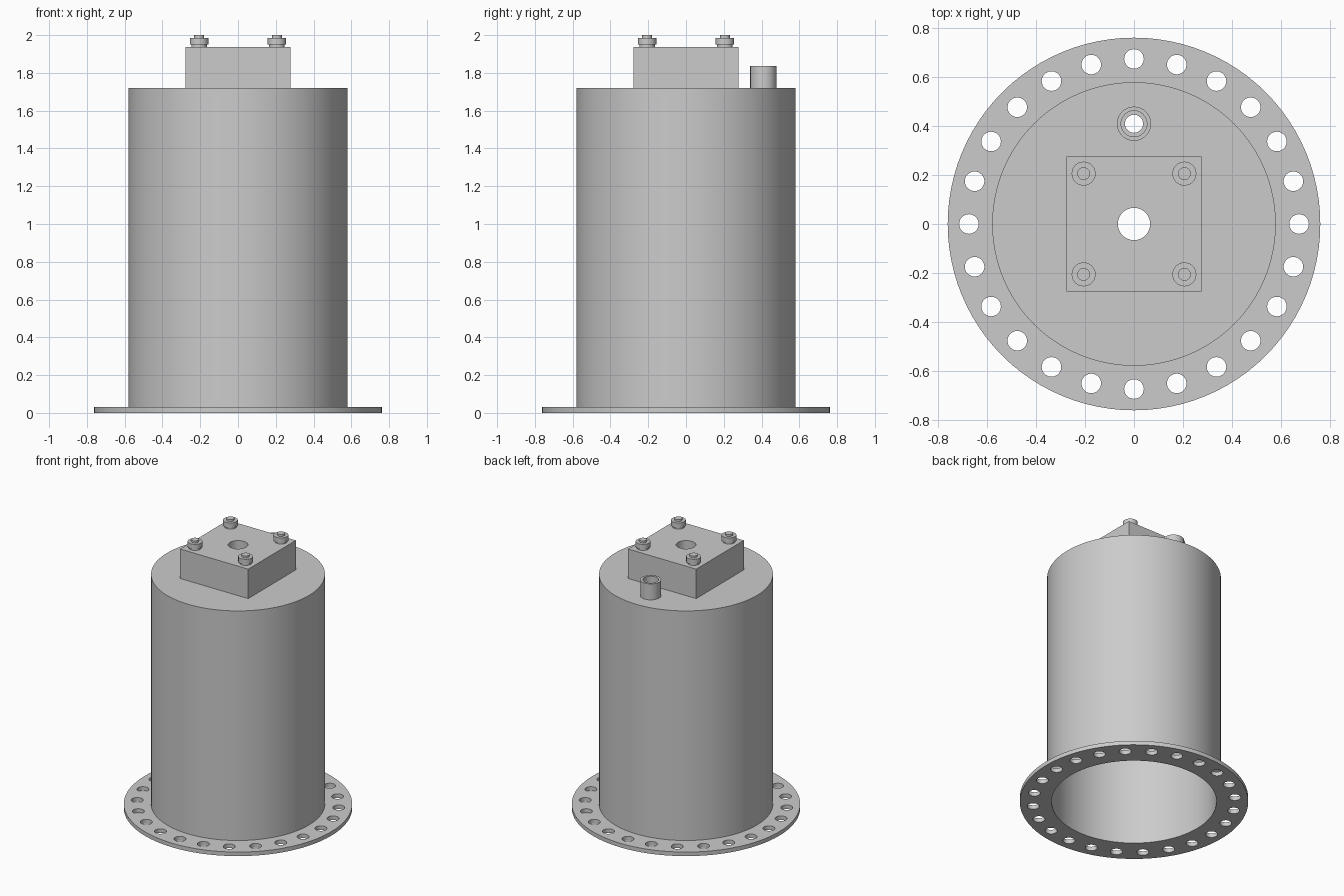
import bpy, bmesh, math
from mathutils import Matrix, Vector

if "Cube" in bpy.data.objects:
    bpy.data.objects.remove(bpy.data.objects["Cube"])

metal = bpy.data.materials.new("grey metal")
metal.use_nodes = True
GREY = (0.6, 0.6, 0.6, 1)
metal.diffuse_color = GREY
metal.node_tree.nodes["Principled BSDF"].inputs["Base Color"].default_value = GREY


def finish(bm, name, loc=(0, 0, 0)):
    bmesh.ops.recalc_face_normals(bm, faces=bm.faces)
    mesh = bpy.data.meshes.new(name)
    bm.to_mesh(mesh)
    bm.free()
    obj = bpy.data.objects.new(name, mesh)
    obj.location = loc
    mesh.materials.append(metal)
    bpy.context.collection.objects.link(obj)
    return obj


def smooth(obj):
    bpy.ops.object.select_all(action='DESELECT')
    obj.select_set(True)
    bpy.context.view_layer.objects.active = obj
    bpy.ops.object.shade_smooth_by_angle(angle=math.radians(30))


def lathe(name, profile, loc=(0, 0, 0), steps=96):
    """Revolve a closed (radius, height) outline around z."""
    bm = bmesh.new()
    verts = [bm.verts.new((r, 0, z)) for r, z in profile]
    edges = [bm.edges.new((a, b)) for a, b in zip(verts, verts[1:] + verts[:1])
             if a.co.x + b.co.x > 0]
    bmesh.ops.spin(bm, geom=verts + edges, cent=(0, 0, 0), axis=(0, 0, 1),
                   angle=math.tau, steps=steps)
    bmesh.ops.remove_doubles(bm, verts=bm.verts, dist=1e-5)
    return finish(bm, name, loc)


def drill(obj, holes, z, depth, radius):
    """Cut round vertical holes at the given x, y points."""
    bm = bmesh.new()
    for x, y in holes:
        bmesh.ops.create_cone(bm, cap_ends=True, segments=32, radius1=radius,
                              radius2=radius, depth=depth,
                              matrix=Matrix.Translation((x, y, z)))
    cutter = finish(bm, obj.name + "_cutter")
    cutter.hide_render = True
    mod = obj.modifiers.new("holes", 'BOOLEAN')
    mod.operation, mod.solver, mod.object = 'DIFFERENCE', 'EXACT', cutter
    bpy.context.view_layer.objects.active = obj
    bpy.ops.object.modifier_apply(modifier=mod.name)
    bpy.data.objects.remove(cutter)


FLANGE_TOP, TOP, BLOCK_TOP = 0.03, 1.72, 1.937
INNER, OUTER, BORE = 0.55, 0.58, 0.066
PORT = (0, 0.41)

# Base flange with a ring of bolt holes
flange = lathe("base_flange", [(INNER, 0), (0.762, 0), (0.762, FLANGE_TOP), (INNER, FLANGE_TOP)])
ring = [(0.675 * math.cos(i * math.tau / 24), 0.675 * math.sin(i * math.tau / 24))
        for i in range(24)]
drill(flange, ring, FLANGE_TOP / 2, 0.2, 0.04)
smooth(flange)

# Hollow drum, open below, with a bored top plate
drum = lathe("drum", [(INNER, FLANGE_TOP), (OUTER, FLANGE_TOP), (OUTER, TOP),
                      (BORE, TOP), (BORE, TOP - 0.03), (INNER, TOP - 0.03)])
drill(drum, [PORT], TOP, 0.2, 0.037)
smooth(drum)

# Square mounting block with a through bore
bm = bmesh.new()
bmesh.ops.create_cube(bm, size=1, matrix=Matrix.Diagonal((0.554, 0.554, BLOCK_TOP - TOP, 1)))
block = finish(bm, "mounting_block", (0, 0, (TOP + BLOCK_TOP) / 2))
drill(block, [(0, 0)], BLOCK_TOP, 1, BORE)
smooth(block)

# Pipe stub behind the block
pipe = lathe("pipe_stub", [(0.053, TOP), (0.07, TOP), (0.07, 1.837), (0.053, 1.837)],
             (*PORT, 0), 48)
smooth(pipe)

# Four bolts: narrow collar, wide head and small stud tip
for side, x in (("left", 0.206), ("right", -0.206)):
    for end, y in (("front", -0.206), ("back", 0.206)):
        bolt = lathe(f"bolt_{end}_{side}",
                     [(0, 0), (0.041, 0), (0.041, 0.012), (0.049, 0.012), (0.049, 0.049),
                      (0.026, 0.049), (0.026, 0.063), (0, 0.063)], (x, y, BLOCK_TOP), 32)
        smooth(bolt)
